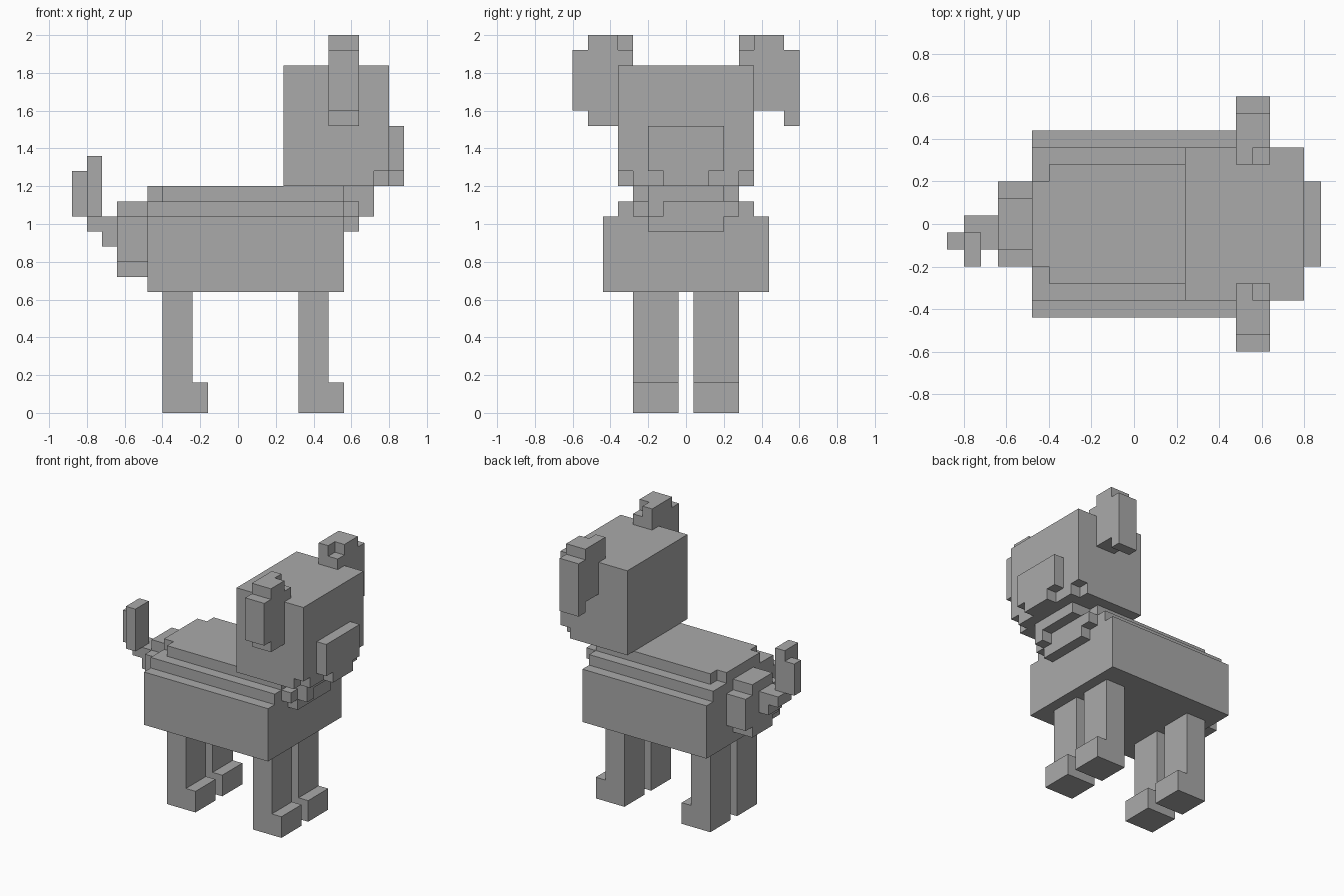
import bpy
import bmesh

old = bpy.data.objects.get("Cube")
if old:
    bpy.data.objects.remove(old, do_unlink=True)

grey = bpy.data.materials.new("plain_grey")
grey.use_nodes = True
grey.diffuse_color = (0.4, 0.4, 0.4, 1)
grey.node_tree.nodes["Principled BSDF"].inputs["Base Color"].default_value = (0.4, 0.4, 0.4, 1)

U = 0.08  # size of one block


def part(name, *boxes):
    """One object from boxes given in block units as (x0, x1, y0, y1, z0, z1)."""
    bm = bmesh.new()
    for x0, x1, y0, y1, z0, z1 in boxes:
        new = bmesh.ops.create_cube(bm, size=1)["verts"]
        for v in new:
            v.co.x = U * (x1 if v.co.x > 0 else x0)
            v.co.y = U * (y1 if v.co.y > 0 else y0)
            v.co.z = U * (z1 if v.co.z > 0 else z0)
    mesh = bpy.data.meshes.new(name)
    bm.to_mesh(mesh)
    bm.free()
    mesh.materials.append(grey)
    obj = bpy.data.objects.new(name, mesh)
    bpy.context.collection.objects.link(obj)
    return obj


def sym(x0, x1, half, z0, z1):
    """Box centred on the long axis."""
    return (x0, x1, -half, half, z0, z1)


# Torso with stepped back
part("body", sym(-6, 7, 5.5, 8, 13))
part("back_lower_step", sym(-6, 7, 4.5, 13, 14))
part("back_upper_step", sym(-5, 7, 3.5, 14, 15), sym(-6, -5, 2.5, 14, 15))

# Chest and neck steps under the head
part("chest", sym(7, 8, 2.5, 12, 13), sym(7, 8, 3.5, 13, 14))
part("neck", sym(7, 9, 2.5, 14, 15), (8, 9, -2.5, -1.5, 13, 14))

# Head with notched lower corners, and muzzle
part("head", sym(3, 10, 4.5, 16, 23), sym(3, 9, 4.5, 15, 16), sym(9, 10, 3.5, 15, 16))
part("muzzle", sym(10, 11, 2.5, 16, 19), sym(10, 11, 1.5, 15, 16))

# Ears: inner slab, outer slab and tips resting on the head
for side, s, low_in, low_out in (("right", -1, 19, 20), ("left", 1, 20, 19)):
    def ear(x0, x1, a, b, z0, z1):
        return (x0, x1, min(s * a, s * b), max(s * a, s * b), z0, z1)
    part(side + "_ear",
         ear(6, 8, 4.5, 6.5, low_in, 25),
         ear(6, 8, 6.5, 7.5, low_out, 24),
         ear(6, 8, 3.5, 4.5, 23, 24),
         ear(6, 7, 3.5, 4.5, 24, 25))

# Legs with feet
for end, x in (("front", 4), ("rear", -5)):
    for side, y in (("right", -3.5), ("left", 0.5)):
        part(end + "_" + side + "_leg",
             (x, x + 2, y, y + 3, 0, 8),
             (x + 2, x + 3, y, y + 3, 0, 2))

# Rump and curled tail
part("rump", sym(-8, -6, 1.5, 9, 10), sym(-8, -6, 2.5, 10, 13), sym(-8, -6, 1.5, 13, 14))
part("tail",
     (-9, -8, -1.5, 0.5, 11, 13),
     (-10, -9, -1.5, 0.5, 12, 13),
     (-10, -9, -2.5, -0.5, 13, 17),
     (-11, -10, -1.5, -0.5, 13, 16))
